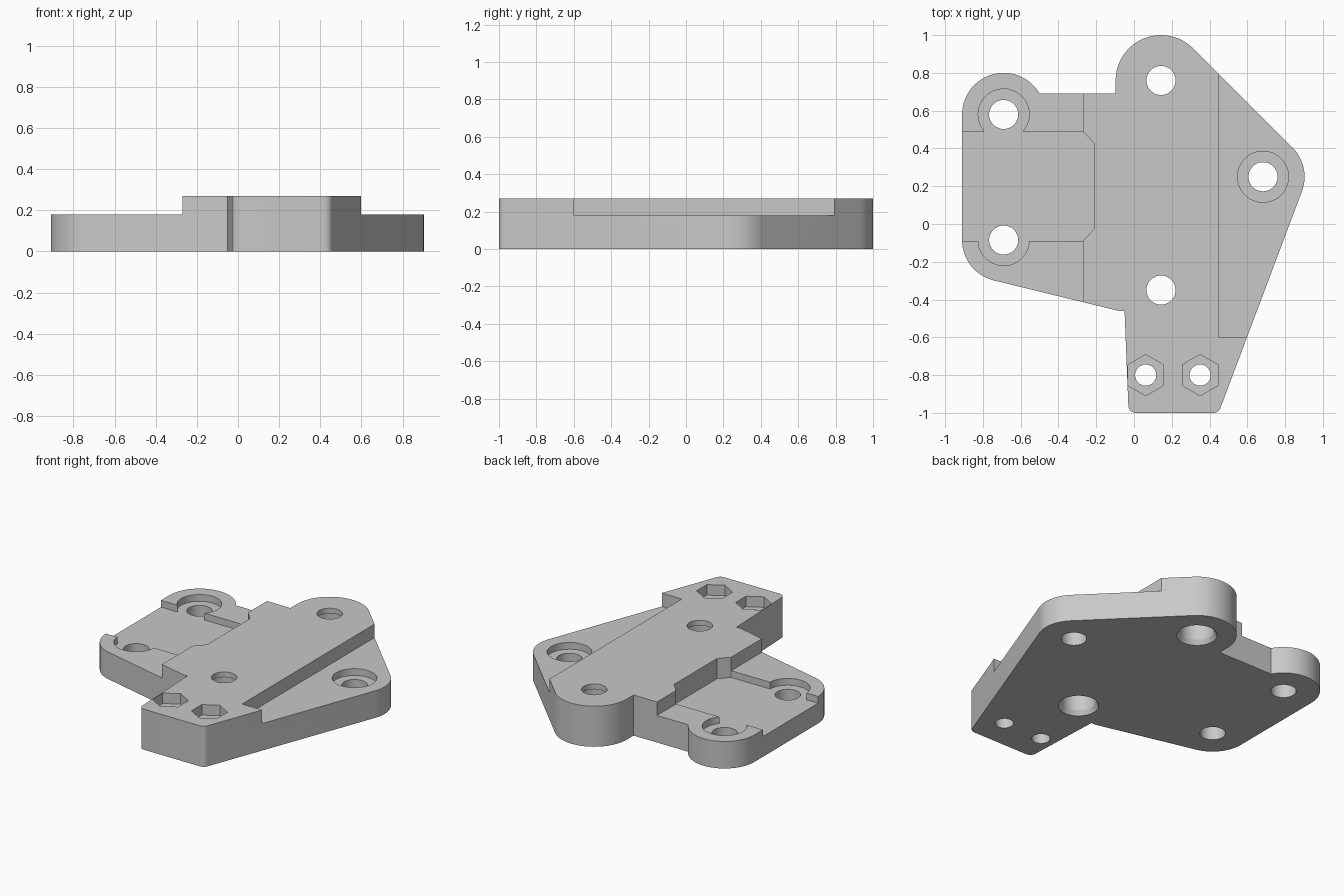
import bpy, bmesh
from math import sin, cos, radians

cube = bpy.data.objects.get("Cube")
if cube:
    bpy.data.objects.remove(cube, do_unlink=True)

LOW, HIGH, FLOOR = 0.18, 0.27, 0.135


def arc(cx, cy, r, start, end, steps=24):
    """Points along an arc, angles in degrees."""
    angles = [radians(start + (end - start) * i / steps) for i in range(steps + 1)]
    return [(cx + r * cos(a), cy + r * sin(a)) for a in angles]


def ring(cx, cy, r, sides=48, turn=0):
    return arc(cx, cy, r, turn, turn + 360, sides)[:-1]


def solid(name, levels):
    """Closed solid through matching loops, each given as (points, z)."""
    bm = bmesh.new()
    loops = [[bm.verts.new((x, y, z)) for x, y in pts] for pts, z in levels]
    n = len(loops[0])
    bm.faces.new(loops[0][::-1])
    bm.faces.new(loops[-1])
    for lower, upper in zip(loops, loops[1:]):
        for i in range(n):
            j = (i + 1) % n
            bm.faces.new((lower[i], lower[j], upper[j], upper[i]))
    bmesh.ops.recalc_face_normals(bm, faces=bm.faces)
    mesh = bpy.data.meshes.new(name)
    bm.to_mesh(mesh)
    bm.free()
    ob = bpy.data.objects.new(name, mesh)
    bpy.context.collection.objects.link(ob)
    return ob


def prism(name, pts, z0, z1):
    return solid(name, [(pts, z0), (pts, z1)])


def box(name, x0, x1, y0, y1, z0):
    return prism(name, [(x0, y0), (x1, y0), (x1, y1), (x0, y1)], z0, 0.5)


# Plate outline with rounded lobes
outline = (
    arc(0.01, -0.96, 0.04, 180, 270, 8)
    + arc(0.42, -0.96, 0.04, 270, 339.3, 8)
    + arc(0.683, 0.25, 0.22, -20.7, 45)
    + arc(0.143, 0.76, 0.24, 45, 180, 36)
    + [(-0.097, 0.69)]
    + arc(-0.69, 0.58, 0.22, 30, 180, 36)
    + arc(-0.69, -0.085, 0.22, 180, 256.8)
    + [(-0.08, -0.46), (-0.05, -0.46)]
)
plate = prism("mounting_plate", outline, 0, HIGH)

# Lowered side areas
cutters = [
    box("left_step", -1.5, -0.27, -1.5, 1.5, LOW),
    box("right_step", 0.45, 1.5, -0.6, 1.5, LOW),
]

# Pocket with chamfered inner corners
pocket = [(-1.5, -0.09), (-0.27, -0.09), (-0.21, -0.025),
          (-0.21, 0.425), (-0.27, 0.49), (-1.5, 0.49)]
cutters.append(prism("pocket", pocket, FLOOR, 0.5))

# Counterbored screw holes in the three low lobes
for x, y in ((-0.69, 0.58), (-0.69, -0.085), (0.683, 0.25)):
    cutters.append(prism("counterbore", ring(x, y, 0.135), FLOOR, 0.5))
    cutters.append(prism("screw_hole", ring(x, y, 0.077), -0.5, 0.5))

# Central holes, widened from below with a chamfered mouth
for y in (0.76, -0.35):
    cutters.append(prism("centre_hole", ring(0.143, y, 0.077), -0.5, 0.5))
    mouth, bore = ring(0.143, y, 0.122), ring(0.143, y, 0.105)
    cutters.append(solid("bottom_bore", [(mouth, -0.1), (mouth, 0), (bore, 0.03), (bore, 0.235)]))

# Hexagonal nut recesses with small through holes
for x in (0.062, 0.35):
    cutters.append(prism("nut_recess", ring(x, -0.8, 0.109, 6, 30), 0.2, 0.5))
    cutters.append(prism("small_hole", ring(x, -0.8, 0.056), -0.5, 0.5))

for cutter in cutters:
    cutter.hide_render = True
    mod = plate.modifiers.new(cutter.name, "BOOLEAN")
    mod.operation = "DIFFERENCE"
    mod.solver = "EXACT"
    mod.object = cutter

# Bake the cuts and drop the cutters
bpy.context.view_layer.update()
depsgraph = bpy.context.evaluated_depsgraph_get()
result = bpy.data.meshes.new_from_object(plate.evaluated_get(depsgraph))
plate.modifiers.clear()
plate.data = result
for cutter in cutters:
    bpy.data.objects.remove(cutter, do_unlink=True)

# Single grey material
grey = (0.58, 0.58, 0.58, 1)
mat = bpy.data.materials.new("light_grey")
mat.use_nodes = True
mat.diffuse_color = grey
mat.node_tree.nodes["Principled BSDF"].inputs["Base Color"].default_value = grey
plate.data.materials.clear()
plate.data.materials.append(mat)

bpy.ops.object.select_all(action="DESELECT")
plate.select_set(True)
bpy.context.view_layer.objects.active = plate
bpy.ops.object.shade_smooth_by_angle(angle=radians(25))
